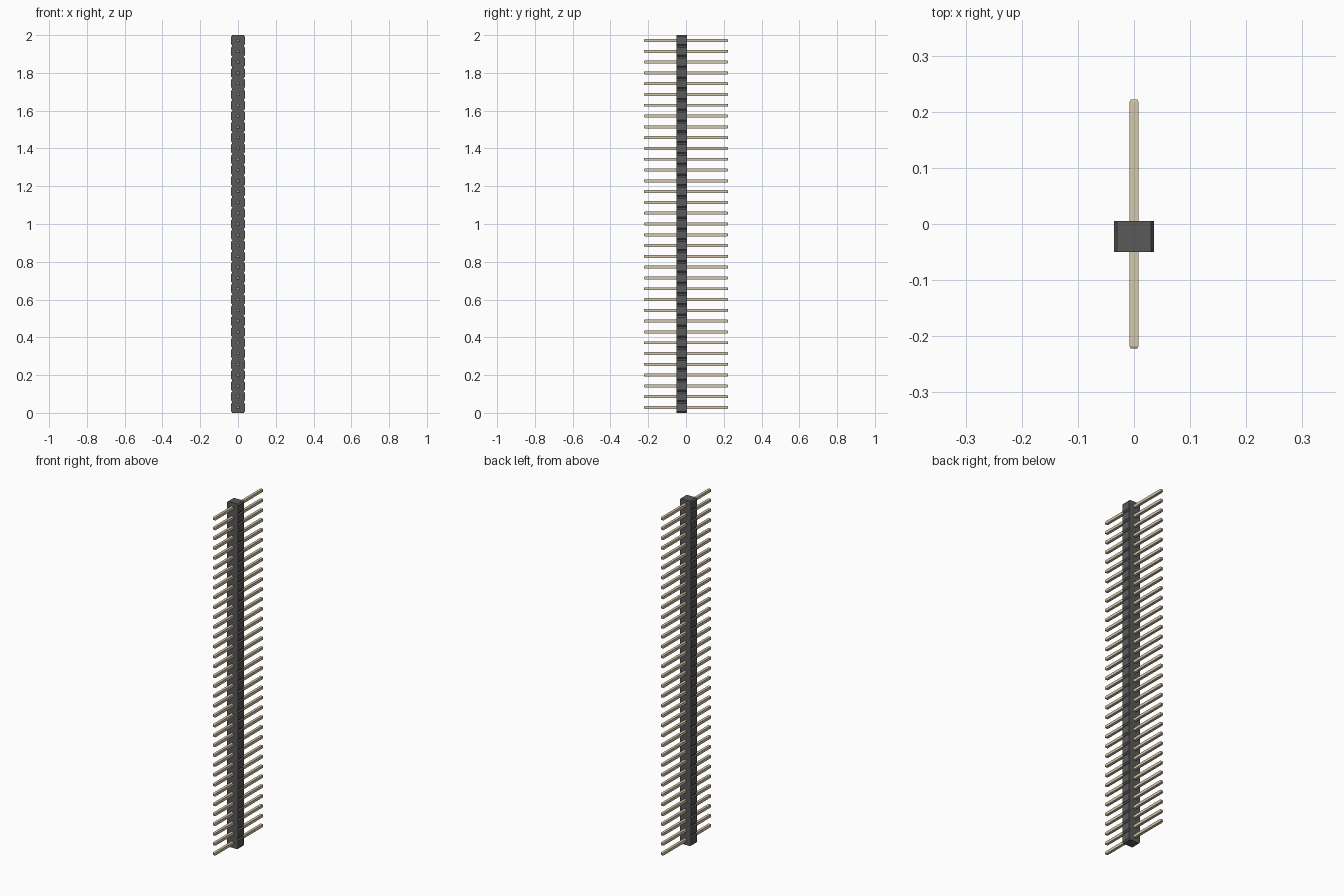
import bpy, bmesh

if "Cube" in bpy.data.objects:
    bpy.data.objects.remove(bpy.data.objects["Cube"])

N = 35
PITCH = 2 / N
HALF_W, NECK_W, CHAMFER = 0.036, 0.030, 0.008
Y0, Y1 = -0.05, 0.005
PIN_R, TIP_R, PIN_END, TIP_LEN = 0.0078, 0.0055, 0.222, 0.004


def material(name, color):
    m = bpy.data.materials.new(name)
    m.diffuse_color = color
    m.use_nodes = True
    m.node_tree.nodes["Principled BSDF"].inputs["Base Color"].default_value = m.diffuse_color
    return m


def make_object(name, bm, mat):
    bmesh.ops.recalc_face_normals(bm, faces=bm.faces)
    me = bpy.data.meshes.new(name)
    bm.to_mesh(me)
    bm.free()
    me.materials.append(mat)
    ob = bpy.data.objects.new(name, me)
    bpy.context.collection.objects.link(ob)
    return ob


def loft(bm, rings):
    """Skin a list of equal-sized point rings and cap both ends."""
    vs = [[bm.verts.new(p) for p in r] for r in rings]
    for a, b in zip(vs, vs[1:]):
        for i in range(len(a)):
            j = (i + 1) % len(a)
            bm.faces.new((a[i], a[j], b[j], b[i]))
    bm.faces.new(vs[0])
    bm.faces.new(vs[-1])


black = material("black_plastic", (0.1, 0.1, 0.1, 1))
gold = material("pale_gold", (0.66, 0.57, 0.40, 1))

# Housing: notched strip, one chamfered block per pin
bm = bmesh.new()
right = []
for i in range(N):
    z = i * PITCH
    right += [(NECK_W, z), (HALF_W, z + CHAMFER), (HALF_W, z + PITCH - CHAMFER)]
right.append((NECK_W, 2))
outline = right + [(-x, z) for x, z in reversed(right)]
loft(bm, [[(x, y, z) for x, z in outline] for y in (Y0, Y1)])
make_object("housing", bm, black)

# Pins: square bars with tapered tips
bm = bmesh.new()
corners = [(-1, -1), (1, -1), (1, 1), (-1, 1)]
sections = [(-PIN_END, TIP_R), (-PIN_END + TIP_LEN, PIN_R),
            (PIN_END - TIP_LEN, PIN_R), (PIN_END, TIP_R)]
for i in range(N):
    z = (i + 0.5) * PITCH
    loft(bm, [[(a * r, y, z + b * r) for a, b in corners] for y, r in sections])
make_object("pins", bm, gold)
